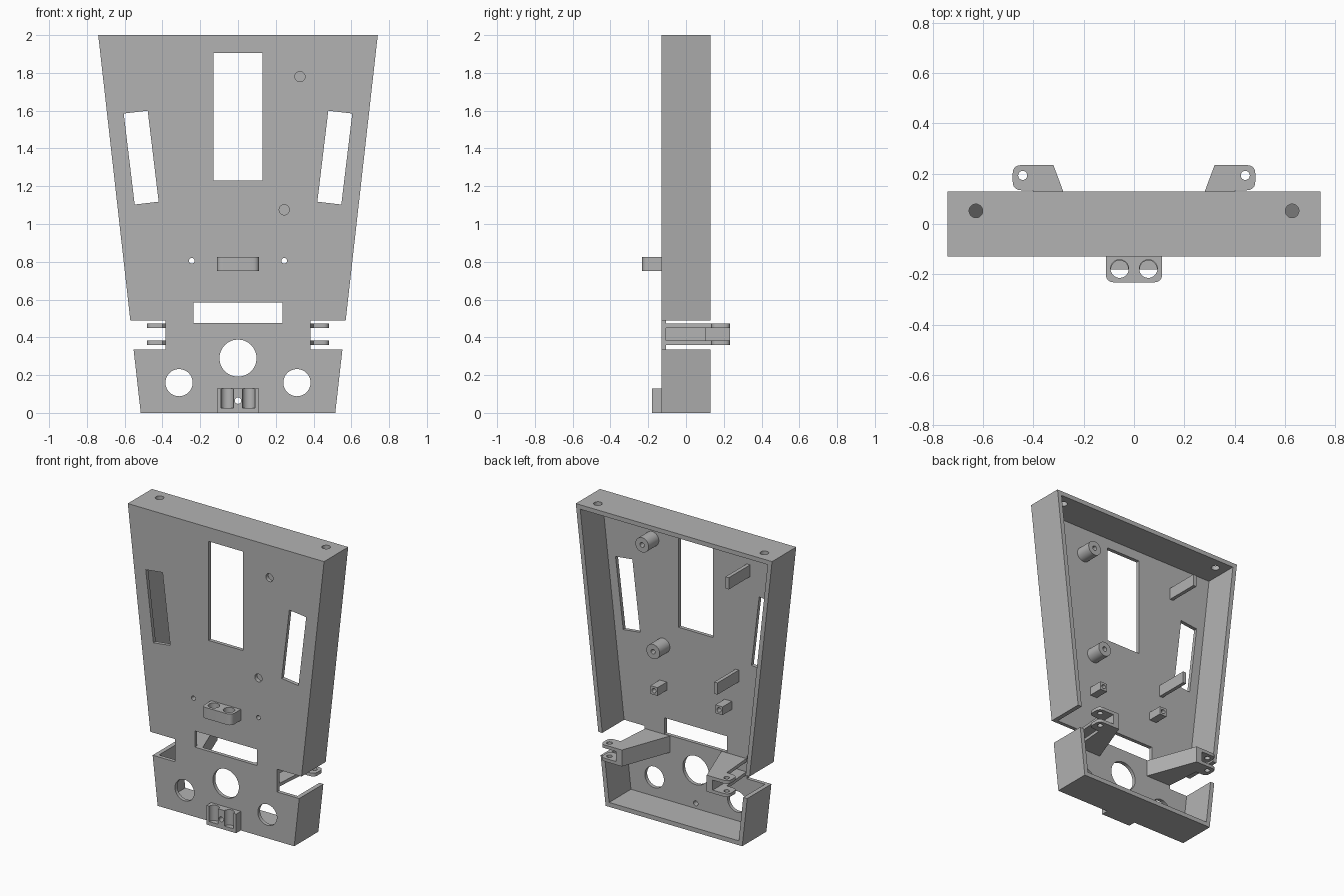
import bpy, bmesh, math
from mathutils import Vector

cube = bpy.data.objects.get("Cube")
if cube:
    bpy.data.objects.remove(cube)

grey = bpy.data.materials.new("plain grey")
grey.use_nodes = True
COL = (0.45, 0.45, 0.45, 1)
grey.diffuse_color = COL
grey.node_tree.nodes["Principled BSDF"].inputs["Base Color"].default_value = COL

FRONT, INNER, BACK = -0.13, -0.105, 0.13   # front skin, its inner side, open rim
WALL = 0.03


def prism(name, pts, axis, lo, hi):
    """Extrude a 2D outline along y (points are x, z) or along z (points are x, y)."""
    bm = bmesh.new()
    place = (lambda p: (p[0], lo, p[1])) if axis == "y" else (lambda p: (p[0], p[1], lo))
    face = bm.faces.new([bm.verts.new(place(p)) for p in pts])
    ext = bmesh.ops.extrude_face_region(bm, geom=[face])
    move = Vector((0, hi - lo, 0)) if axis == "y" else Vector((0, 0, hi - lo))
    bmesh.ops.translate(bm, vec=move, verts=[v for v in ext["geom"] if isinstance(v, bmesh.types.BMVert)])
    bmesh.ops.recalc_face_normals(bm, faces=bm.faces)
    me = bpy.data.meshes.new(name)
    bm.to_mesh(me)
    bm.free()
    me.materials.append(grey)
    ob = bpy.data.objects.new(name, me)
    bpy.context.collection.objects.link(ob)
    return ob


def box(name, x0, x1, y0, y1, z0, z1):
    return prism(name, [(x0, y0), (x1, y0), (x1, y1), (x0, y1)], "z", z0, z1)


def rod(name, a, b, r, axis, lo, hi, n=40):
    pts = [(a + r * math.cos(2 * math.pi * i / n), b + r * math.sin(2 * math.pi * i / n)) for i in range(n)]
    return prism(name, pts, axis, lo, hi)


def fillet(corners, n=6):
    """Round each corner (x, y, radius) of an outline."""
    out = []
    for i, (x, y, r) in enumerate(corners):
        p = Vector((x, y))
        if r == 0:
            out.append((x, y))
            continue
        a = p + (Vector(corners[i - 1][:2]) - p).normalized() * r
        b = p + (Vector(corners[(i + 1) % len(corners)][:2]) - p).normalized() * r
        for k in range(n + 1):
            t = k / n
            out.append(tuple(a * (1 - t) ** 2 + p * (2 * t * (1 - t)) + b * t * t))
    return out


def boolean(ob, others, op="DIFFERENCE"):
    """Cut or join other solids, bake the result and drop the helpers."""
    for other in others:
        m = ob.modifiers.new("bool", "BOOLEAN")
        m.operation, m.solver, m.object = op, "EXACT", other
        bpy.context.view_layer.update()
        me = bpy.data.meshes.new_from_object(ob.evaluated_get(bpy.context.evaluated_depsgraph_get()))
        ob.modifiers.clear()
        ob.data = me
        bpy.data.objects.remove(other)
    return ob


def half(z):
    """Half width of the tapered body at height z."""
    return 0.515 + 0.1125 * z


def mirror_x(pts, s):
    return [(s * p[0],) + tuple(p[1:]) for p in pts]


# Tapered tray: open at the back
body = prism("body", [(-half(0), 0), (half(0), 0), (half(2), 2), (-half(2), 2)], "y", FRONT, BACK)
zl, zh = WALL, 2 - WALL
cuts = [prism("cut", [(-half(zl) + WALL, zl), (half(zl) - WALL, zl),
                      (half(zh) - WALL, zh), (-half(zh) + WALL, zh)], "y", INNER, 0.3)]

# Display window, lower slot and central round opening
cuts += [box("cut", -0.13, 0.13, -0.2, 0, 1.23, 1.905),
         box("cut", -0.235, 0.235, -0.2, 0, 0.475, 0.585),
         rod("cut", 0, 0.29, 0.098, "y", -0.2, 0, 64),
         rod("cut", 0, 0.065, 0.017, "y", -0.2, 0, 24)]

# Paired openings: slanted slots, hinge notches, round holes, screw holes
for s in (-1, 1):
    slot = [(0.478, 1.60), (0.605, 1.585), (0.547, 1.103), (0.42, 1.118)]
    cuts += [prism("cut", mirror_x(slot, s), "y", -0.2, 0),
             box("cut", min(s * 0.385, s), max(s * 0.385, s), -0.3, 0.3, 0.335, 0.49),
             rod("cut", s * 0.312, 0.16, 0.072, "y", -0.2, 0, 48),
             rod("cut", s * 0.245, 0.805, 0.015, "y", -0.2, 0, 20),
             rod("cut", s * 0.628, 0.052, 0.027, "z", 1.9, 2.1, 32)]

# Standoff posts, with a wider screw recess through the front skin
POSTS = [("upper_standoff", 0.328, 1.78), ("lower_standoff", 0.245, 1.075)]
cuts += [rod("cut", x, z, 0.027, "y", -0.2, INNER, 32) for _, x, z in POSTS]
boolean(body, cuts)
parts = [body]
for name, x, z in POSTS:
    post = rod(name, x, z, 0.05, "y", INNER, 0.005)
    parts.append(boolean(post, [rod("cut", x, z, 0.016, "y", -0.2, 0.2, 24)]))

# Thin support ribs behind the front skin
parts += [box("upper_rib", -0.41, -0.385, INNER, 0.125, 1.72, 1.80),
          box("lower_rib", -0.325, -0.30, INNER, 0.125, 0.98, 1.06)]

for s, side in ((1, "left"), (-1, "right")):
    # Small screw block
    x = s * 0.245
    block = box(side + "_screw_block", x - 0.027, x + 0.027, INNER, -0.005, 0.777, 0.833)
    parts.append(boolean(block, [rod("cut", x, 0.805, 0.015, "y", -0.2, 0.2, 20)]))

    # Hinge bracket: slanted web between two pierced ears
    web = [(0.185, -0.129), (0.32, 0.234), (0.365, 0.234), (0.365, 0.10), (0.31, 0.10), (0.225, -0.129)]
    parts.append(prism(side + "_hinge_web", mirror_x(web, s), "z", 0.378, 0.452))
    ear = fillet([(0.185, -0.129, 0), (0.32, 0.234, 0), (0.482, 0.234, 0.035),
                  (0.482, 0.135, 0.035), (0.40, 0.132, 0), (0.38, -0.129, 0)])
    for level, z in (("lower", 0.36), ("upper", 0.45)):
        plate = prism(f"{side}_{level}_hinge_ear", mirror_x(ear, s), "z", z, z + 0.022)
        parts.append(boolean(plate, [rod("cut", s * 0.442, 0.193, 0.018, "z", 0.3, 0.6, 24)]))

# Front holder with two upright holes
holder = prism("front_holder", fillet([(-0.112, FRONT, 0), (-0.112, -0.232, 0.035),
                                       (0.112, -0.232, 0.035), (0.112, FRONT, 0)]), "z", 0.75, 0.825)
parts.append(boolean(holder, [rod("cut", s * 0.057, -0.178, 0.036, "z", 0.7, 0.9) for s in (-1, 1)]))

# Bottom rest block with two rounded grooves and a screw hole
rest = box("bottom_rest", -0.112, 0.112, -0.18, FRONT, 0, 0.13)
parts.append(boolean(rest, [rod("cut", s * 0.057, -0.179, 0.034, "z", 0.025, 0.2) for s in (-1, 1)]
                     + [rod("cut", 0, 0.065, 0.017, "y", -0.3, 0, 24)]))

# Smooth the round walls, keep edges sharp
bpy.ops.object.select_all(action="DESELECT")
for ob in parts:
    ob.select_set(True)
bpy.context.view_layer.objects.active = body
bpy.ops.object.shade_smooth_by_angle(angle=math.radians(30))
